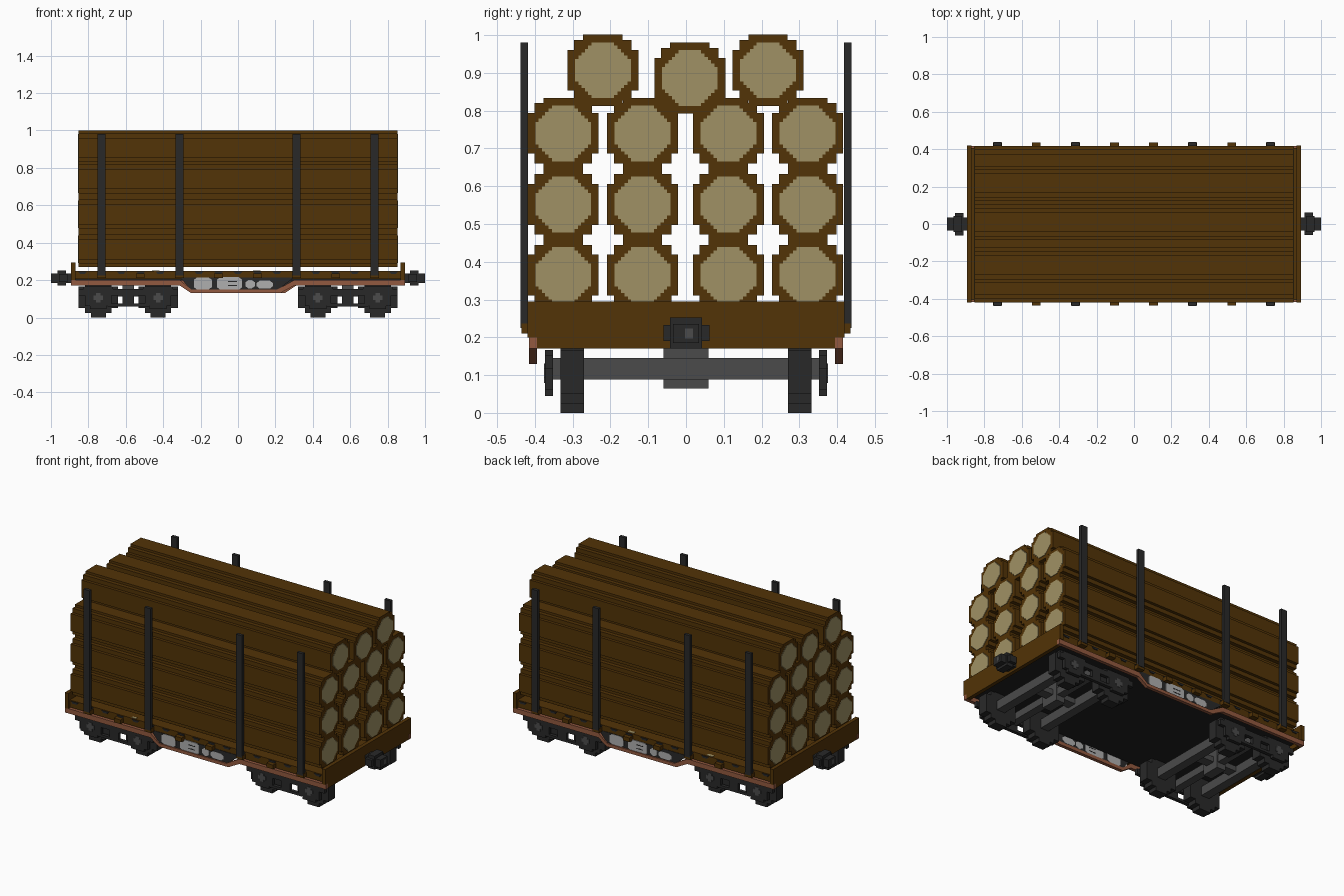
import bpy, bmesh
from mathutils import Matrix

if "Cube" in bpy.data.objects:
    bpy.data.objects.remove(bpy.data.objects["Cube"])


def material(name, r, g, b):
    m = bpy.data.materials.new(name)
    m.use_nodes = True
    m.diffuse_color = (r, g, b, 1)
    bsdf = m.node_tree.nodes["Principled BSDF"]
    bsdf.inputs["Base Color"].default_value = (r, g, b, 1)
    bsdf.inputs["Roughness"].default_value = 0.9
    return m


BARK = material("bark brown", 0.085, 0.033, 0.002)
WOOD = material("cut wood", 0.35, 0.285, 0.13)
IRON = material("dark iron", 0.022, 0.022, 0.022)
STEEL = material("axle grey", 0.07, 0.07, 0.07)
RUST = material("rust red", 0.29, 0.1, 0.05)
PALE = material("pale grey", 0.43, 0.43, 0.43)
BLACK = material("underside black", 0.014, 0.014, 0.014)


def finish(name, bm, mat):
    bmesh.ops.recalc_face_normals(bm, faces=bm.faces)
    me = bpy.data.meshes.new(name)
    bm.to_mesh(me)
    bm.free()
    me.materials.append(mat)
    ob = bpy.data.objects.new(name, me)
    bpy.context.collection.objects.link(ob)
    return ob


def boxes(name, items, mat, spin=False):
    """Blocks as (x0, x1, y0, y1, z0, z1); spin adds a half-turn copy."""
    bm = bmesh.new()
    for x0, x1, y0, y1, z0, z1 in items:
        for s in ((1, -1) if spin else (1,)):
            size = Matrix.Diagonal((x1 - x0, y1 - y0, z1 - z0, 1))
            mid = Matrix.Translation((s * (x0 + x1) / 2, s * (y0 + y1) / 2, (z0 + z1) / 2))
            bmesh.ops.create_cube(bm, size=1, matrix=mid @ size)
    return finish(name, bm, mat)


def prism(name, profile, axis, a, b, mat, centre=(0, 0)):
    """Extrude a closed profile (horizontal, z) along x or y from a to b."""
    bm = bmesh.new()
    pts = [(u + centre[0], v + centre[1]) for u, v in profile]
    place = (lambda u, v, w: (w, u, v)) if axis == "x" else (lambda u, v, w: (u, w, v))
    face = bm.faces.new([bm.verts.new(place(u, v, a)) for u, v in pts])
    ext = bmesh.ops.extrude_face_region(bm, geom=[face])
    verts = [e for e in ext["geom"] if isinstance(e, bmesh.types.BMVert)]
    bmesh.ops.translate(bm, verts=verts, vec=(b - a, 0, 0) if axis == "x" else (0, b - a, 0))
    return finish(name, bm, mat)


def stepped(quarter):
    """Mirror a quarter outline, running from the top to the side, all round."""
    right = quarter + [(u, -v) for u, v in reversed(quarter)]
    return right + [(-u, v) for u, v in reversed(right)]


def stairs(flat, radius, n):
    """Quarter outline of a blocky octagon with n steps."""
    d = (radius - flat) / n
    pts = [(flat, radius)]
    for i in range(n):
        pts += [(flat + i * d, radius - (i + 1) * d), (flat + (i + 1) * d, radius - (i + 1) * d)]
    return pts


# Logs: three full rows and three on top
bark_outline = stepped([(.052, .094), (.052, .08), (.076, .08), (.076, .054), (.094, .054)])
cut_outline = stepped(stairs(.03, .074, 5))
spots = [(y, z) for z in (.365, .552, .74) for y in (-.325, -.115, .112, .322)]
spots += [(-.22, .907), (.01, .886), (.217, .907)]
for i, spot in enumerate(spots):
    prism(f"log_{i}", bark_outline, "x", -.853, .853, BARK, spot)
    for s in (-1, 1):
        prism(f"log_cut_{i}", cut_outline, "x", s * .85, s * .856, WOOD, spot)

# Deck, end boards and underside
boxes("deck", [(-.87, .87, -.405, .405, .205, .25)], BARK)
boxes("underside", [(-.87, .87, -.395, .395, .198, .205)], BLACK)
boxes("end_board", [(.868, .892, -.42, .42, .2, .295), (.868, .892, -.396, .396, .17, .2)], BARK, spin=True)
boxes("deck_chips", [(-.45, -.42, -.4, -.385, .25, .252), (.08, .12, .38, .4, .25, .252),
                     (-.46, -.42, .38, .4, .25, .252)], WOOD)

# Stakes and their pockets
stake_x = (-.73, -.313, .313, .73)
stub_x = (-.522, -.104, .104, .522)
hook = [(-.024, .246), (.024, .246), (.014, .234), (-.014, .234)]
for s, side in ((-1, "front"), (1, "back")):
    lo, hi = sorted((s * .418, s * .438))
    boxes(f"{side}_stakes", [(x - .021, x + .021, lo, hi, .225, .98) for x in stake_x], IRON)
    lo, hi = sorted((s * .4, s * .436))
    boxes(f"{side}_pockets", [(x - .023, x + .023, lo, hi, .21, .236) for x in stake_x + stub_x], BARK)
    for i in range(-8, 9):
        prism(f"{side}_lashing_hook", hook, "y", s * .4, s * .41, IRON, (i * .104, 0))

# Dropped side sills with a thin panel and pale patches on both its faces
sill = [(-.893, .17), (-.31, .17), (-.25, .13), (.225, .13), (.3, .17), (.893, .17),
        (.893, .2), (.3, .2), (.21, .15), (-.25, .15), (-.31, .2), (-.893, .2)]
panel = [(-.25, .145), (.21, .145), (.3, .215), (-.31, .215)]
patches = [(-.188, .182, .048, .032), (-.045, .182, .066, .034),
           (.065, .178, .025, .023), (.143, .176, .044, .021)]
for s, side in ((-1, "front"), (1, "back")):
    prism(f"{side}_sill", [(-s * u, v) for u, v in sill], "y", s * .395, s * .416, RUST)
    prism(f"{side}_panel", [(-s * u, v) for u, v in panel], "y", s * .4, s * .408, IRON)
    for x, z, w, h in patches:
        shape = stepped([(w - .016, h), (w - .008, h - .007), (w, h - .012)])
        prism(f"{side}_patch", shape, "y", s * .398, s * .41, PALE, (-s * x, z))
    lo, hi = sorted((s * .397, s * .411))
    boxes(f"{side}_patch_marks", [(-s * -.03 - .024, -s * -.03 + .024, lo, hi, z, z + .005)
                                  for z in (.168, .19)], IRON)

# Bogies: wheels, axles, bolster and open side frames
wheel = stepped([(.04, .109), (.04, .085), (.07, .085), (.07, .058), (.106, .058)])
hub = stepped([(.012, .026), (.012, .012), (.026, .012)])
for cx, end in ((-.587, "right"), (.587, "left")):
    axles = (cx - .16, cx + .16)
    for ax in axles:
        for s in (-1, 1):
            prism(f"{end}_wheel", wheel, "y", s * .27, s * .332, IRON, (ax, .109))
            prism(f"{end}_axle_hub", hub, "y", s * .37, s * .376, STEEL, (ax, .105))
    beams = [(ax - .028, ax + .028, -.355, .355, .088, .145) for ax in axles]
    beams += [(cx - .025, cx + .025, -.355, .355, .1, .145),
              (cx - .03, cx + .03, -.06, .06, .065, .198),
              (cx - .16, cx + .16, -.03, .03, .112, .145)]
    boxes(f"{end}_axles_and_bolster", beams, STEEL)
    for s in (-1, 1):
        lo, hi = sorted((s * .352, s * .373))
        frame = [(cx - .267, cx + .267, lo, hi, .118, .152),
                 (cx - .24, cx - .08, lo, hi, .15, .166), (cx + .08, cx + .24, lo, hi, .15, .166),
                 (cx - .11, cx + .11, lo, hi, .058, .074),
                 (cx - .03, cx + .03, lo, hi, .07, .12)]
        for ax in axles:
            frame += [(ax - .07, ax + .07, lo, hi, .062, .152),
                      (ax - .045, ax + .045, lo, hi, .045, .07)]
        boxes(f"{end}_side_frame", frame, IRON)

# Couplers
boxes("coupler", [(.89, 1.0, -.034, .034, .185, .235),
                  (.92, .965, -.042, .042, .17, .252),
                  (.912, .957, -.06, .062, .19, .232)], IRON, spin=True)
boxes("coupler_pin", [(.995, 1.001, -.002, .018, .197, .223)], STEEL, spin=True)
